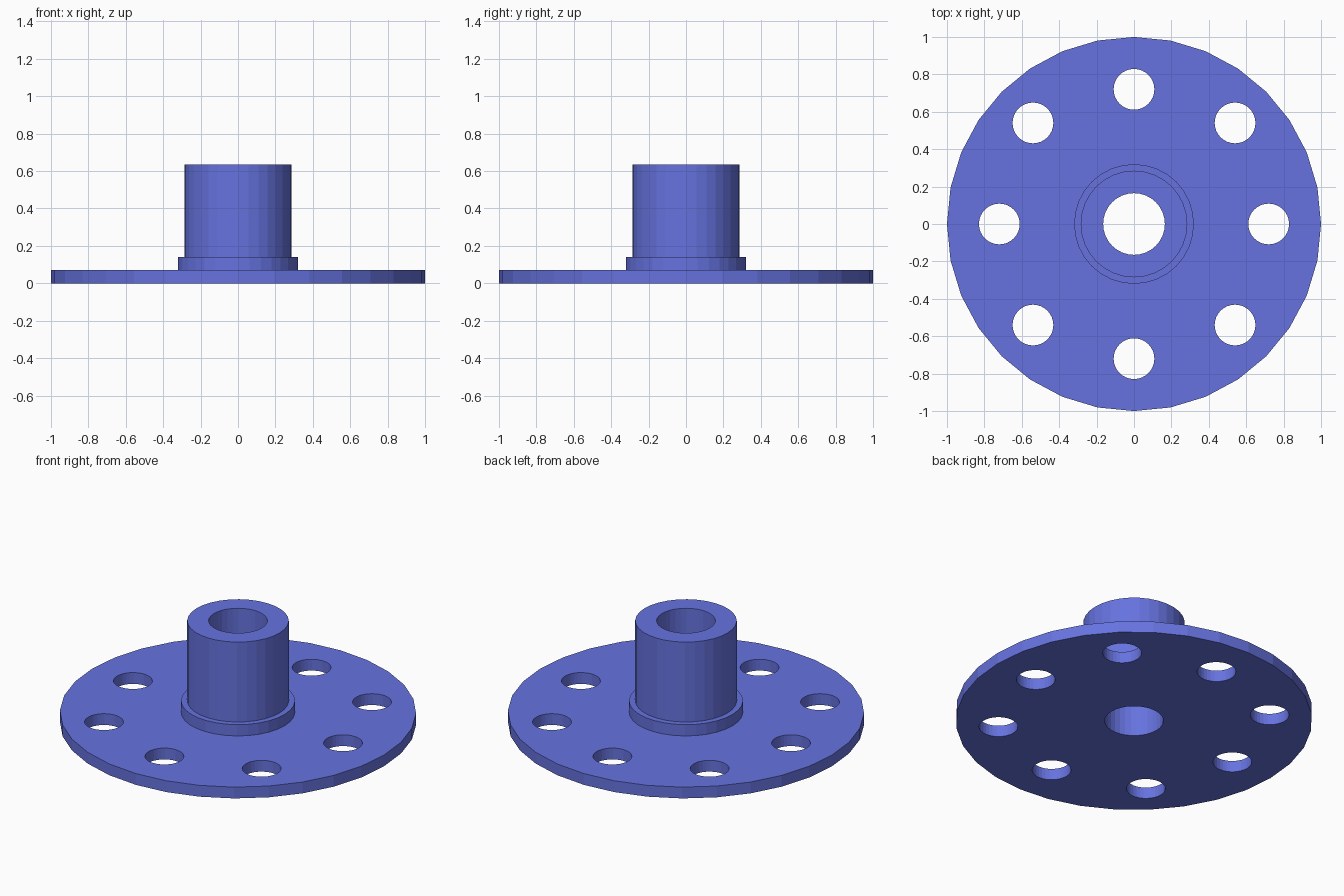
import bpy, bmesh, math

if "Cube" in bpy.data.objects:
    bpy.data.objects.remove(bpy.data.objects["Cube"])

SIDES = 32

blue = bpy.data.materials.new("blue")
blue.diffuse_color = (0.133, 0.171, 0.738, 1)
blue.use_nodes = True
blue.node_tree.nodes["Principled BSDF"].inputs["Base Color"].default_value = blue.diffuse_color


def make_object(name, bm):
    bmesh.ops.recalc_face_normals(bm, faces=bm.faces)
    mesh = bpy.data.meshes.new(name)
    bm.to_mesh(mesh)
    bm.free()
    mesh.materials.append(blue)
    obj = bpy.data.objects.new(name, mesh)
    bpy.context.collection.objects.link(obj)
    return obj


# Flanged hub: closed (radius, height) section turned around z
section = [(0.165, 0), (1, 0), (1, 0.07), (0.32, 0.07), (0.32, 0.14),
           (0.285, 0.14), (0.285, 0.635), (0.165, 0.635)]
bm = bmesh.new()
rings = []
for r, z in section:
    rings.append([bm.verts.new((r * math.cos(2 * math.pi * i / SIDES),
                                r * math.sin(2 * math.pi * i / SIDES), z))
                  for i in range(SIDES)])
for k, a in enumerate(rings):
    b = rings[(k + 1) % len(rings)]
    for i in range(SIDES):
        j = (i + 1) % SIDES
        bm.faces.new((a[i], a[j], b[j], b[i]))
body = make_object("flanged_hub", bm)

# Bolt hole cutters: straight ones at 0.72, diagonal ones slightly further out
bm = bmesh.new()
for k in range(8):
    d = 0.72 if k % 2 == 0 else 0.764
    t = k * math.pi / 4
    ret = bmesh.ops.create_cone(bm, cap_ends=True, segments=SIDES,
                                radius1=0.109, radius2=0.109, depth=0.4)
    bmesh.ops.translate(bm, verts=ret["verts"],
                        vec=(d * math.cos(t), d * math.sin(t), 0.03))
cutter = make_object("bolt_hole_cutter", bm)
cutter.hide_render = True
cutter.hide_viewport = False

# Cut the bolt holes
mod = body.modifiers.new("bolt_holes", "BOOLEAN")
mod.operation = "DIFFERENCE"
mod.solver = "EXACT"
mod.object = cutter
bpy.context.view_layer.objects.active = body
bpy.ops.object.modifier_apply(modifier=mod.name)
bpy.data.objects.remove(cutter)
